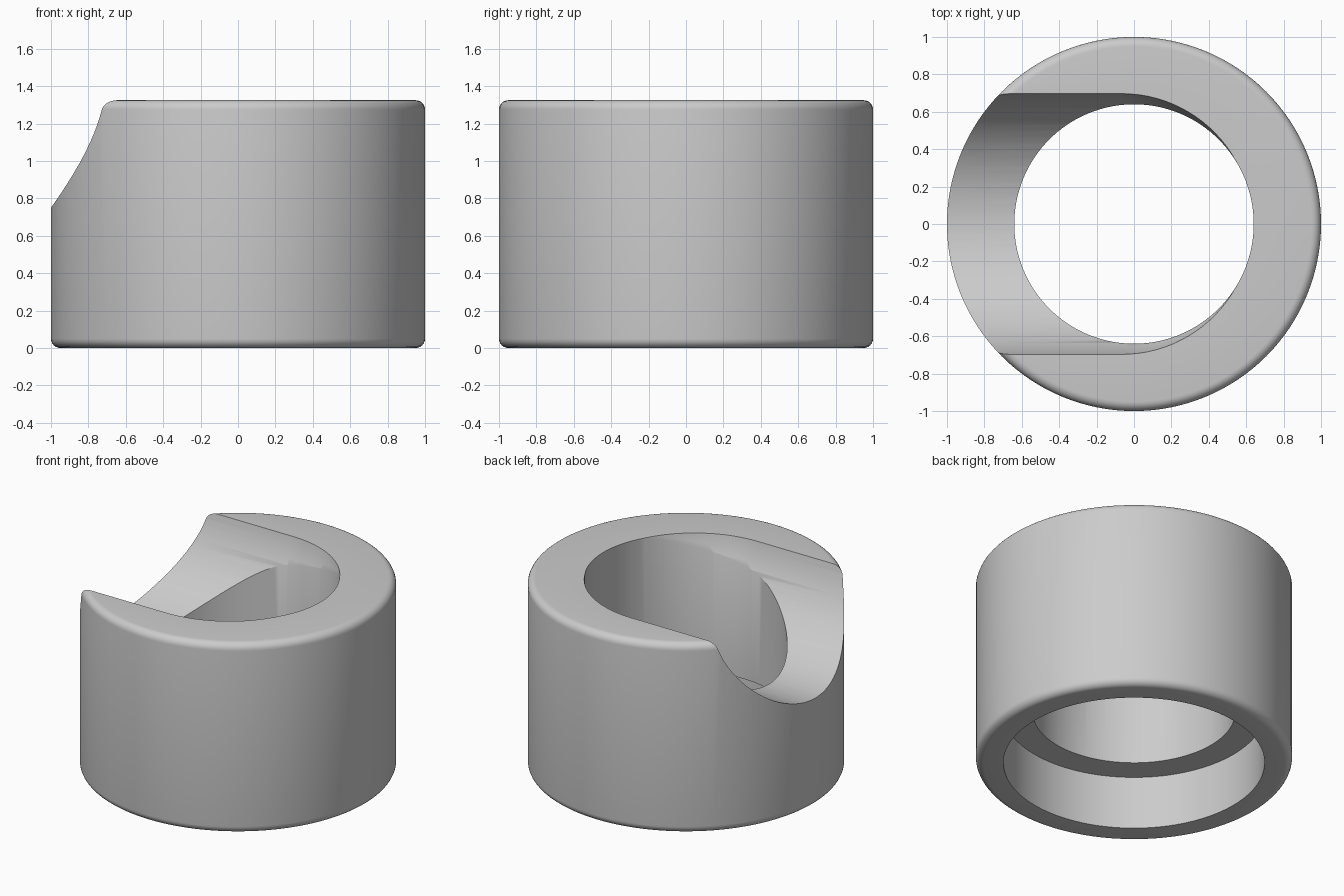
import bpy, bmesh
from math import sin, cos, pi, radians
from mathutils import Matrix

cube = bpy.data.objects.get("Cube")
if cube:
    bpy.data.objects.remove(cube, do_unlink=True)

HEIGHT, OUTER, BORE = 1.325, 1.0, 0.64
RECESS, RECESS_DEPTH = 0.825, 0.37
ROUND = 0.05
GROOVE, GROOVE_X, GROOVE_Z = 0.71, -0.065, 1.46


def arc(cx, cz, r, start, end, steps):
    """Points along an arc, angles in degrees."""
    angles = [radians(start + (end - start) * i / steps) for i in range(steps + 1)]
    return [(cx + r * cos(a), cz + r * sin(a)) for a in angles]


def revolve(name, profile, closed, segments=128):
    """Turn a (radius, height) profile around the z axis."""
    bm = bmesh.new()
    verts = [bm.verts.new((r, 0, z)) for r, z in profile]
    pairs = list(zip(verts, verts[1:]))
    if closed:
        pairs.append((verts[-1], verts[0]))
    edges = [bm.edges.new(p) for p in pairs]
    bmesh.ops.spin(bm, geom=verts + edges, axis=(0, 0, 1), cent=(0, 0, 0),
                   angle=2 * pi, steps=segments, use_merge=True)
    bmesh.ops.remove_doubles(bm, verts=bm.verts, dist=1e-5)
    bmesh.ops.recalc_face_normals(bm, faces=bm.faces)
    mesh = bpy.data.meshes.new(name)
    bm.to_mesh(mesh)
    bm.free()
    obj = bpy.data.objects.new(name, mesh)
    bpy.context.collection.objects.link(obj)
    return obj


# Collar: rounded outer rims, through bore, wider recess underneath
profile = [(RECESS, 0)]
profile += arc(OUTER - ROUND, ROUND, ROUND, -90, 0, 6)
profile += arc(OUTER - ROUND, HEIGHT - ROUND, ROUND, 0, 90, 6)
profile += [(BORE, HEIGHT), (BORE, RECESS_DEPTH), (RECESS, RECESS_DEPTH)]
collar = revolve("collar", profile, True)

# Round-ended groove cutter, lying along x and open toward -x
cutter = revolve("groove_cutter",
                 [(0, -1.3), (GROOVE, -1.3)] + [(GROOVE * cos(a), GROOVE * sin(a))
                  for a in [i * pi / 48 for i in range(24)]] + [(0, GROOVE)], False, 96)
cutter.data.transform(Matrix.Translation((GROOVE_X, 0, GROOVE_Z))
                      @ Matrix.Rotation(pi / 2, 4, 'Y'))
cutter.hide_render = True

# Cut the groove and keep the result as plain mesh
mod = collar.modifiers.new("groove", 'BOOLEAN')
mod.operation = 'DIFFERENCE'
mod.solver = 'EXACT'
mod.object = cutter
bpy.ops.object.select_all(action='DESELECT')
collar.select_set(True)
bpy.context.view_layer.objects.active = collar
bpy.ops.object.modifier_apply(modifier=mod.name)
bpy.data.objects.remove(cutter, do_unlink=True)

# Plain grey finish
grey = bpy.data.materials.new("plain_grey")
grey.use_nodes = True
grey.diffuse_color = (0.6, 0.6, 0.6, 1)
grey.node_tree.nodes["Principled BSDF"].inputs["Base Color"].default_value = (0.6, 0.6, 0.6, 1)
collar.data.materials.clear()
collar.data.materials.append(grey)
bpy.ops.object.shade_smooth_by_angle(angle=radians(30))
